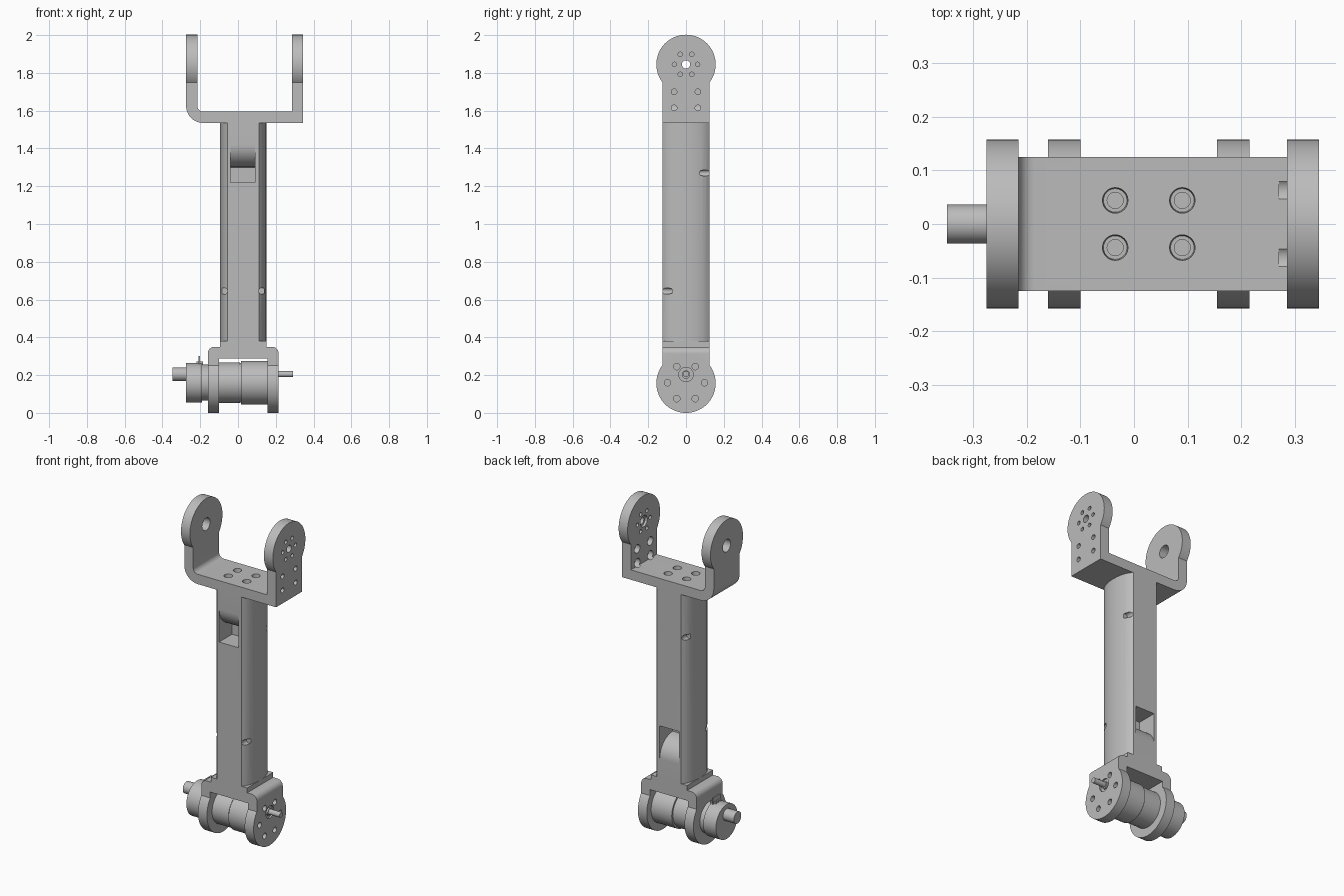
import bpy, bmesh
from math import cos, sin, pi, radians

if "Cube" in bpy.data.objects:
    bpy.data.objects.remove(bpy.data.objects["Cube"])

grey = bpy.data.materials.new("machined grey")
grey.use_nodes = True
tone = (0.5, 0.5, 0.5, 1)
grey.diffuse_color = tone
grey.node_tree.nodes["Principled BSDF"].inputs["Base Color"].default_value = tone


def place(axis, along, u, v):
    co = [u, v]
    co.insert(axis, along)
    return co


def loft(bm, axis, rings):
    """Skin matching closed rings given as (position, points) and cap both ends."""
    loops = [[bm.verts.new(place(axis, p, u, v)) for u, v in pts] for p, pts in rings]
    n = len(loops[0])
    for a, b in zip(loops, loops[1:]):
        for i in range(n):
            j = (i + 1) % n
            bm.faces.new((a[i], a[j], b[j], b[i]))
    bm.faces.new(loops[0])
    bm.faces.new(loops[-1])


def arc(cu, cv, r, start, end, n=8):
    return [(cu + r * cos(radians(start + (end - start) * i / n)),
             cv + r * sin(radians(start + (end - start) * i / n))) for i in range(n + 1)]


def prism(bm, axis, a, b, pts):
    loft(bm, axis, [(a, pts), (b, pts)])


def turned(bm, axis, cu, cv, steps, n=32):
    loft(bm, axis, [(p, arc(cu, cv, r, 0, 360 - 360 / n, n - 1)) for p, r in steps])


def rect(u0, u1, v0, v1):
    return [(u0, v0), (u1, v0), (u1, v1), (u0, v1)]


def finish(name, bm):
    bmesh.ops.recalc_face_normals(bm, faces=bm.faces[:])
    me = bpy.data.meshes.new(name)
    bm.to_mesh(me)
    bm.free()
    me.materials.append(grey)
    ob = bpy.data.objects.new(name, me)
    bpy.context.collection.objects.link(ob)
    return ob


def combine(ob, tool_bm, operation):
    tool = finish("cutter", tool_bm)
    tool.hide_render = True
    mod = ob.modifiers.new("cut", 'BOOLEAN')
    mod.operation, mod.object, mod.solver = operation, tool, 'EXACT'
    dg = bpy.context.evaluated_depsgraph_get()
    me = bpy.data.meshes.new_from_object(ob.evaluated_get(dg))
    ob.modifiers.clear()
    ob.data = me
    bpy.data.objects.remove(tool)


def smooth(ob):
    bpy.ops.object.select_all(action='DESELECT')
    ob.select_set(True)
    bpy.context.view_layer.objects.active = ob
    bpy.ops.object.shade_smooth_by_angle(angle=radians(30))


HALF = 0.125    # half depth of column and brackets
DISC = 0.157    # radius of the bracket ears

# Upper fork: U profile plus round ears
TOP = 1.845
bm = bmesh.new()
prism(bm, 1, -HALF, HALF,
      [(-0.275, TOP)] + arc(-0.185, 1.625, 0.09, 180, 270)
      + [(0.345, 1.535), (0.345, TOP), (0.285, TOP), (0.285, 1.595)]
      + arc(-0.185, 1.625, 0.03, 270, 180) + [(-0.215, TOP)])
fork = finish("upper_fork", bm)
bm = bmesh.new()
for x in (-0.275, 0.285):
    turned(bm, 0, 0, TOP, [(x, DISC), (x + 0.06, DISC)], 64)
combine(fork, bm, 'UNION')

# Fork holes: pivots, bolt circle, side bolts and base bolts
bm = bmesh.new()
turned(bm, 0, 0, TOP, [(-0.3, 0.038), (-0.2, 0.038)])
turned(bm, 0, 0, TOP, [(0.27, 0.034), (0.3, 0.034), (0.3, 0.022), (0.36, 0.022)])
for k in range(6):
    a = k * pi / 3
    turned(bm, 0, 0.061 * cos(a), TOP + 0.061 * sin(a), [(0.27, 0.012), (0.36, 0.012)], 16)
for y in (-0.063, 0.063):
    for z in (1.615, 1.70):
        turned(bm, 0, y, z, [(0.27, 0.026), (0.315, 0.026), (0.315, 0.015), (0.36, 0.015)], 20)
for x in (-0.035, 0.09):
    for y in (-0.044, 0.044):
        turned(bm, 2, x, y, [(1.61, 0.025), (1.57, 0.022), (1.57, 0.015), (1.54, 0.015)], 24)
combine(fork, bm, 'DIFFERENCE')
smooth(fork)

# Column: flat front and back with bowed sides
MID = 0.0275
side = [(0.0825, -0.125), (0.097, -0.108), (0.108, -0.087), (0.116, -0.06), (0.121, -0.03), (0.1225, 0)]
right = side + [(u, -v) for u, v in reversed(side[:-1])]
outline = [(MID + u, v) for u, v in right] + [(MID - u, -v) for u, v in right]
bm = bmesh.new()
prism(bm, 2, 0.375, 1.54, outline)
column = finish("column", bm)

# Cable windows and screw holes, the back set being the front one turned over
CENTRE = 0.9575
bm = bmesh.new()
for s in (1, -1):
    bulge = [(-HALF * cos(t * pi / 16), 0.4625 - 0.12 * sin(t * pi / 16)) for t in range(9)]
    pocket = [(-0.2, 0.2625), (-0.2, 0.4625)] + bulge + [(0, 0.2625)]
    prism(bm, 0, -0.04, 0.09, [(s * y, CENTRE + s * z) for y, z in pocket])
    for x in (-0.073, 0.127):
        turned(bm, 1, x, CENTRE - s * 0.3125, [(-s * 0.2, 0.017), (-s * 0.075, 0.017)], 20)
combine(column, bm, 'DIFFERENCE')
smooth(column)

# Column foot block
bm = bmesh.new()
prism(bm, 2, 0.34, 0.38, rect(-0.095, 0.15, -HALF, HALF))
finish("column_foot", bm)

# Lower yoke: U profile plus round ears
AXLE = 0.157
bm = bmesh.new()
prism(bm, 1, -HALF, HALF,
      [(-0.16, AXLE)] + arc(-0.125, 0.315, 0.035, 180, 90)
      + arc(0.18, 0.315, 0.035, 90, 0)
      + [(0.215, AXLE), (0.155, AXLE), (0.155, 0.288), (-0.1, 0.288), (-0.1, AXLE)])
yoke = finish("lower_yoke", bm)
bm = bmesh.new()
for x in (-0.16, 0.155):
    turned(bm, 0, 0, AXLE, [(x, DISC), (x + 0.06, DISC)], 64)
combine(yoke, bm, 'UNION')

# Yoke bolt holes and shaft recess
bm = bmesh.new()
for k in range(6):
    a = k * pi / 3
    turned(bm, 0, 0.098 * cos(a), 0.16 + 0.098 * sin(a), [(0.17, 0.017), (0.23, 0.017)], 20)
turned(bm, 0, 0, 0.203, [(0.205, 0.038), (0.23, 0.038)])
combine(yoke, bm, 'DIFFERENCE')
smooth(yoke)

# Motor, end cap and shafts, all turned along x
parts = {
    "motor_body": (0.16, [(-0.11, 0.107), (0.01, 0.107), (0.01, 0.104), (0.016, 0.104),
                          (0.016, 0.115), (0.16, 0.115)]),
    "end_cap": (0.16, [(-0.275, 0.105), (-0.19, 0.105), (-0.19, 0.095), (-0.15, 0.095)]),
    "cap_shaft": (0.204, [(-0.348, 0.036), (-0.27, 0.036)]),
    "output_shaft": (0.205, [(0.2, 0.016), (0.292, 0.016)]),
    "shaft_collar": (0.203, [(0.2, 0.022), (0.215, 0.022)]),
}
for name, (z, steps) in parts.items():
    bm = bmesh.new()
    turned(bm, 0, 0, z, steps, 48)
    smooth(finish(name, bm))

# Connector tab and pins on the end cap
bm = bmesh.new()
prism(bm, 0, -0.208, -0.2, rect(-0.035, 0.035, 0.22, 0.3))
for y in (-0.02, 0, 0.02):
    prism(bm, 0, -0.22, -0.185, rect(y - 0.006, y + 0.006, 0.255, 0.272))
finish("connector_tab", bm)
